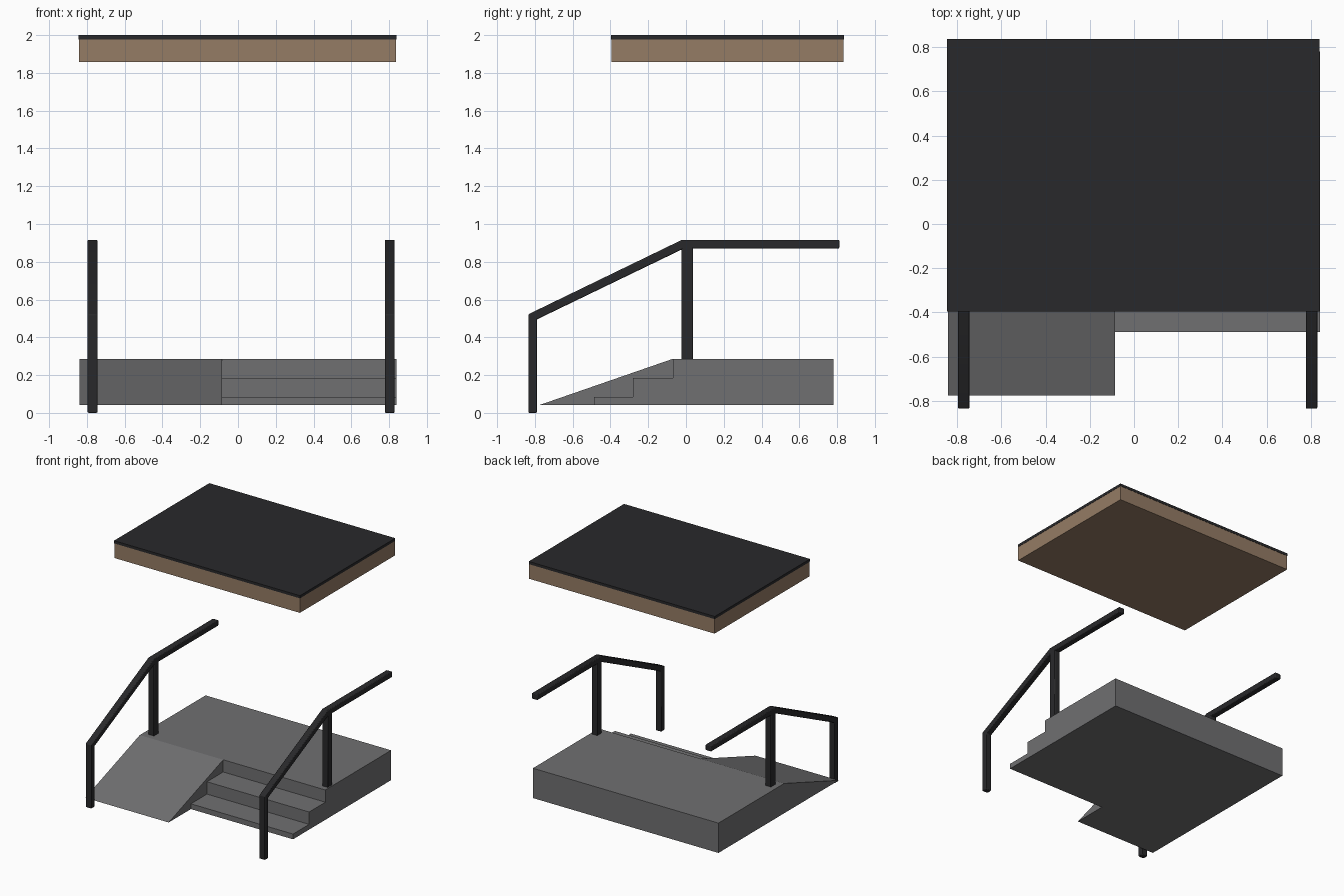
import bpy
import bmesh
from mathutils import Vector

if "Cube" in bpy.data.objects:
    bpy.data.objects.remove(bpy.data.objects["Cube"])


def material(name, color):
    m = bpy.data.materials.new(name)
    m.diffuse_color = (*color, 1)
    m.use_nodes = True
    m.node_tree.nodes["Principled BSDF"].inputs["Base Color"].default_value = m.diffuse_color
    return m


black = material("black_metal", (0.022, 0.022, 0.024))
wood = material("brown_wood", (0.30, 0.20, 0.13))
concrete = material("grey_concrete", (0.16, 0.16, 0.165))


def extrude_profile(name, pts, x0, x1, mat, bevel=0):
    """Extrude a closed (y, z) outline from x0 to x1."""
    bm = bmesh.new()
    face = bm.faces.new([bm.verts.new((x0, y, z)) for y, z in pts])
    ext = bmesh.ops.extrude_face_region(bm, geom=[face])
    moved = [v for v in ext["geom"] if isinstance(v, bmesh.types.BMVert)]
    bmesh.ops.translate(bm, verts=moved, vec=Vector((x1 - x0, 0, 0)))
    bmesh.ops.recalc_face_normals(bm, faces=bm.faces)
    mesh = bpy.data.meshes.new(name)
    bm.to_mesh(mesh)
    bm.free()
    mesh.materials.append(mat)
    obj = bpy.data.objects.new(name, mesh)
    bpy.context.collection.objects.link(obj)
    if bevel:
        mod = obj.modifiers.new("Bevel", "BEVEL")
        mod.width = bevel
        mod.segments = 2
    return obj


def box(name, x, y, z, mat, bevel=0):
    pts = [(y[0], z[0]), (y[1], z[0]), (y[1], z[1]), (y[0], z[1])]
    return extrude_profile(name, pts, x[0], x[1], mat, bevel)


BASE, DECK, BACK, EDGE = 0.042, 0.286, 0.78, -0.07
SPLIT = -0.085

# Landing: ramp side and stair side, sharing the split line
extrude_profile("ramp_landing",
                [(-0.775, BASE), (BACK, BASE), (BACK, DECK), (EDGE, DECK)],
                -0.84, SPLIT, concrete)
steps = [(-0.488, BASE), (BACK, BASE), (BACK, DECK), (EDGE, DECK),
         (EDGE, 0.186), (-0.28, 0.186), (-0.28, 0.085), (-0.488, 0.085)]
extrude_profile("stair_landing", steps, SPLIT, 0.84, concrete)

# Canopy: wooden body with a thin dark roof sheet
box("canopy_body", (-0.843, 0.836), (-0.394, 0.834), (1.858, 1.978), wood)
box("canopy_roof", (-0.845, 0.838), (-0.396, 0.836), (1.978, 2.0), black)

# Handrails: bent bar with front leg, plus a post on the landing
rail = [(-0.835, 0.0), (-0.835, 0.522), (-0.022, 0.916), (0.812, 0.916),
        (0.812, 0.87), (-0.012, 0.87), (-0.789, 0.495), (-0.789, 0.0)]
for side, cx in (("left", -0.77), ("right", 0.803)):
    x = (cx - 0.026, cx + 0.026)
    parts = [extrude_profile(side + "_handrail", rail, *x, black, 0.006),
             box(side + "_post", x, (-0.024, 0.038), (DECK - 0.005, 0.89), black, 0.006)]
    for obj in parts:
        bpy.ops.object.select_all(action="DESELECT")
        obj.select_set(True)
        bpy.context.view_layer.objects.active = obj
        bpy.ops.object.shade_smooth_by_angle()
